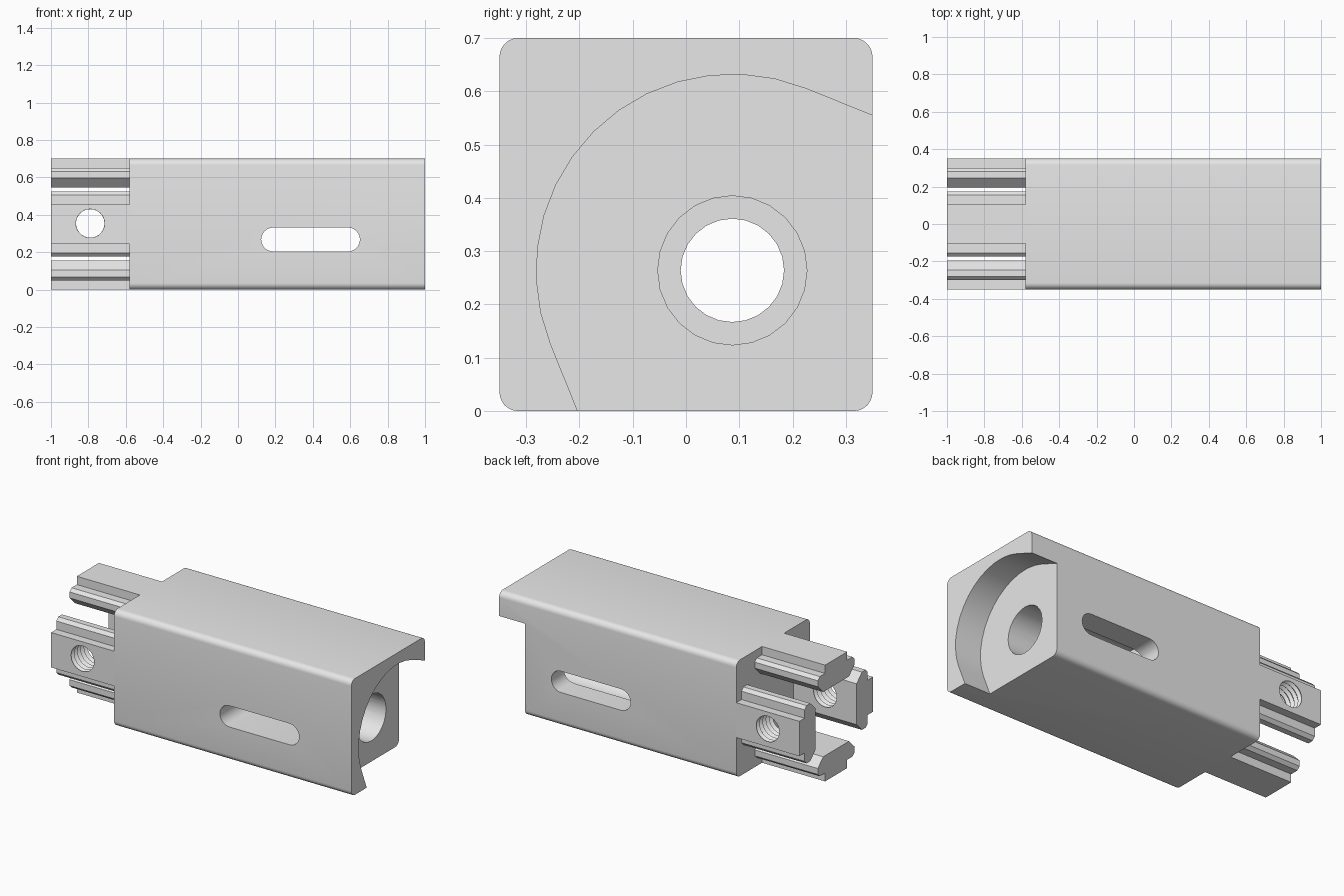
import bpy, bmesh, math
from mathutils import Vector, Matrix

cube = bpy.data.objects.get("Cube")
if cube:
    bpy.data.objects.remove(cube, do_unlink=True)

grey = bpy.data.materials.new("light grey")
grey.use_nodes = True
grey.diffuse_color = (0.8, 0.8, 0.8, 1)
grey.node_tree.nodes["Principled BSDF"].inputs["Base Color"].default_value = (0.8, 0.8, 0.8, 1)

HALF = 0.35             # half width of the square body, also its centre height
BODY_BACK = -0.58       # where the prongs meet the body
BORE_Y, BORE_Z = 0.087, 0.264


def finish(name, bm):
    bmesh.ops.recalc_face_normals(bm, faces=bm.faces)
    mesh = bpy.data.meshes.new(name)
    bm.to_mesh(mesh)
    bm.free()
    mesh.materials.append(grey)
    obj = bpy.data.objects.new(name, mesh)
    bpy.context.collection.objects.link(obj)
    return obj


def prism(name, points, start, end, axis="x"):
    """Extrude an outline, given in the plane across the axis, along that axis."""
    place = (lambda p, t: (t, p[0], p[1])) if axis == "x" else (lambda p, t: (p[0], t, p[1]))
    bm = bmesh.new()
    face = bm.faces.new([bm.verts.new(place(p, start)) for p in points])
    result = bmesh.ops.extrude_face_region(bm, geom=[face])
    moved = [v for v in result["geom"] if isinstance(v, bmesh.types.BMVert)]
    bmesh.ops.translate(bm, verts=moved, vec=Vector(place((0, 0), end - start)))
    return finish(name, bm)


def lathe(name, profile, matrix, sides=24):
    """Turn (position, radius) pairs around the local z axis, with flat caps."""
    bm = bmesh.new()
    rings = []
    for t, r in profile:
        angles = [math.tau * i / sides for i in range(sides)]
        rings.append([bm.verts.new(matrix @ Vector((r * math.cos(a), r * math.sin(a), t))) for a in angles])
    for low, high in zip(rings, rings[1:]):
        for i in range(sides):
            j = (i + 1) % sides
            bm.faces.new((low[i], low[j], high[j], high[i]))
    bm.faces.new(rings[0])
    bm.faces.new(rings[-1])
    return finish(name, bm)


def arc(cx, cy, r, start, end, steps):
    angles = [math.radians(start + (end - start) * i / steps) for i in range(steps + 1)]
    return [(cx + r * math.cos(a), cy + r * math.sin(a)) for a in angles]


def cut(target, cutter):
    mod = target.modifiers.new("cut", "BOOLEAN")
    mod.operation = "DIFFERENCE"
    mod.solver = "EXACT"
    mod.object = cutter
    select(target)
    bpy.ops.object.modifier_apply(modifier=mod.name)
    bpy.data.objects.remove(cutter, do_unlink=True)


def select(obj):
    bpy.ops.object.select_all(action="DESELECT")
    obj.select_set(True)
    bpy.context.view_layer.objects.active = obj


# Square body with rounded long edges
r = 0.035
inner = HALF - r
outline = []
for k, (sy, sz) in enumerate([(1, 1), (-1, 1), (-1, -1), (1, -1)]):
    outline += arc(sy * inner, HALF + sz * inner, r, 90 * k, 90 * k + 90, 6)
body = prism("body", outline, BODY_BACK, 1)

# Round recess in the end, opening along tangents to the side and the bottom
recess = arc(BORE_Y, BORE_Z, 0.368, 68, 202, 14)
for index, angle, turn in ((0, 68, -90), (-1, 202, 90)):
    direction = math.radians(angle + turn)
    y, z = recess[index]
    point = (y + 0.8 * math.cos(direction), z + 0.8 * math.sin(direction))
    recess.insert(0 if index == 0 else len(recess), point)
cut(body, prism("recess_cutter", recess, 0.827, 1.1))

# Stepped bore along the body
along_x = Matrix.Translation((0, BORE_Y, BORE_Z)) @ Matrix.Rotation(math.pi / 2, 4, "Y")
cut(body, lathe("bore_cutter", [(-0.7, 0.097), (0.1, 0.097), (0.1, 0.14), (1.1, 0.14)], along_x))

# Long slot straight through both sides
slot = arc(0.588, 0.268, 0.064, -90, 90, 12) + arc(0.188, 0.268, 0.064, 90, 270, 12)
cut(body, prism("slot_cutter", slot, -0.5, 0.5, "y"))

# Four rail prongs: half section as (sideways, distance from the outer face)
half_section = [(0.105, 0), (0.105, 0.05), (0.155, 0.05), (0.174, 0.068),
                (0.174, 0.104), (0.123, 0.155)]
section = half_section + [(-u, d) for u, d in reversed(half_section)]
prongs = []
for k, side in enumerate(("top", "left", "bottom", "right")):
    a = -k * math.pi / 2
    points = []
    for u, d in section:
        v = HALF - d
        points.append((u * math.cos(a) - v * math.sin(a),
                       HALF + u * math.sin(a) + v * math.cos(a)))
    prongs.append(prism(side + "_prong", points, -1, BODY_BACK))

# Threaded screw holes through the two side prongs
pitch = 0.031
across_y = Matrix.Translation((-0.79, 0, 0.354)) @ Matrix.Rotation(-math.pi / 2, 4, "X")
for prong, sign in ((prongs[1], 1), (prongs[3], -1)):
    thread = [(sign * (0.149 + pitch * i / 2), 0.076 if i % 2 else 0.09) for i in range(16)]
    cut(prong, lathe("thread_cutter", thread, across_y, 32))

for obj in [body] + prongs:
    select(obj)
    bpy.ops.object.shade_smooth_by_angle(angle=math.radians(30))
